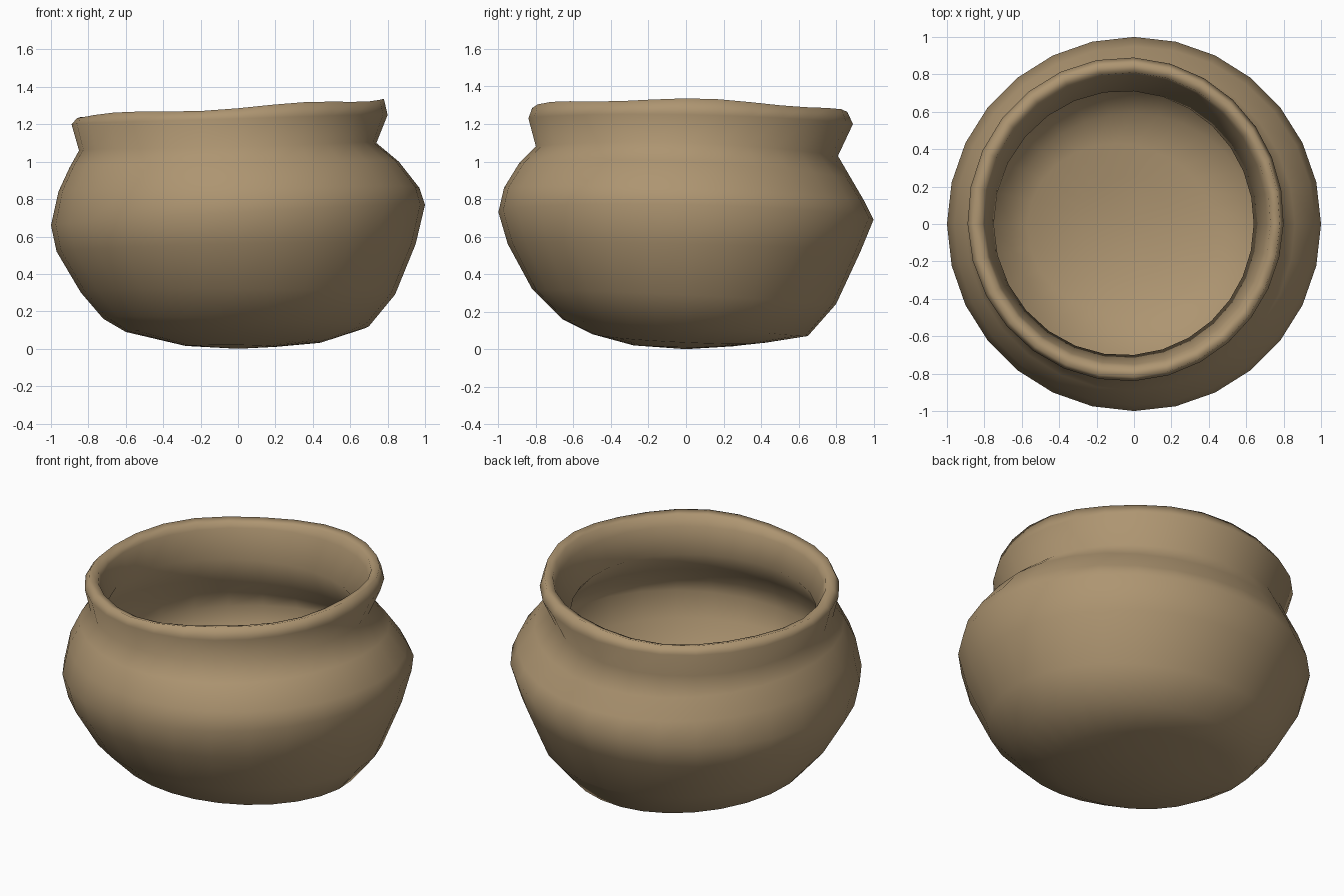
import bpy, bmesh, math

if "Cube" in bpy.data.objects:
    bpy.data.objects.remove(bpy.data.objects["Cube"])

SIDES = 28

# Outer profile, bottom to lip: (radius, height) at left, front, right, back
RINGS = [
    ((.28, .015), (.28, .02), (.20, .01), (.25, .015)),
    ((.60, .09), (.50, .08), (.45, .035), (.45, .04)),
    ((.72, .16), (.66, .16), (.70, .12), (.65, .07)),
    ((.84, .30), (.82, .32), (.84, .29), (.80, .24)),
    ((.97, .52), (.95, .56), (.95, .56), (.93, .52)),
    ((1.0, .66), (1.0, .73), (1.0, .77), (1.0, .69)),
    ((.96, .84), (.97, .86), (.97, .86), (.95, .79)),
    ((.90, .97), (.89, .99), (.86, 1.0), (.88, .91)),
    ((.85, 1.06), (.80, 1.08), (.74, 1.10), (.81, 1.03)),
    ((.89, 1.20), (.84, 1.23), (.80, 1.25), (.89, 1.20)),
    ((.86, 1.24), (.82, 1.29), (.78, 1.33), (.86, 1.26)),
]
# Inner wall: (radius, height) offset from the matching outer ring
INNER = [(0, .10), (-.03, .10), (-.06, .085), (-.08, .06), (-.09, .04), (-.10, 0),
         (-.095, -.03), (-.08, -.06), (-.10, 0), (-.09, 0), (-.05, -.015)]

clay = bpy.data.materials.new("brown_clay")
clay.diffuse_color = (.42, .30, .165, 1)
clay.use_nodes = True
clay.node_tree.nodes["Principled BSDF"].inputs["Base Color"].default_value = clay.diffuse_color


def blend(l, f, r, b, a):
    """Smooth closed curve through four compass values."""
    return ((l + f + r + b) / 4 + (r - l) / 2 * math.cos(a) + (b - f) / 2 * math.sin(a)
            + (l + r - f - b) / 4 * math.cos(2 * a))


def add_ring(bm, ring, dr=0, dz=0, wave=0):
    verts = []
    for i in range(SIDES):
        a = 2 * math.pi * i / SIDES
        rad = blend(*[p[0] for p in ring], a) + dr
        z = blend(*[p[1] for p in ring], a) + dz
        z += wave * math.sin(5 * a + 1)          # hand-made unevenness of the lip
        verts.append(bm.verts.new((rad * math.cos(a), rad * math.sin(a), z)))
    return verts


bm = bmesh.new()
last = len(RINGS) - 1
loops = [add_ring(bm, r, wave=.008 if k == last else 0) for k, r in enumerate(RINGS)]
for k in range(last, -1, -1):
    loops.append(add_ring(bm, RINGS[k], *INNER[k], wave=.008 if k == last else 0))

# Walls
for lo, hi in zip(loops, loops[1:]):
    for i in range(SIDES):
        j = (i + 1) % SIDES
        bm.faces.new((lo[i], lo[j], hi[j], hi[i]))

# Underside and inner floor
for loop, z in ((loops[0], 0), (loops[-1], .10)):
    c = bm.verts.new((0, 0, z))
    for i in range(SIDES):
        bm.faces.new((c, loop[i], loop[(i + 1) % SIDES]))

bmesh.ops.recalc_face_normals(bm, faces=bm.faces)
for f in bm.faces:
    f.smooth = True
mesh = bpy.data.meshes.new("clay_pot")
bm.to_mesh(mesh)
bm.free()
mesh.materials.append(clay)
pot = bpy.data.objects.new("clay_pot", mesh)
bpy.context.collection.objects.link(pot)
